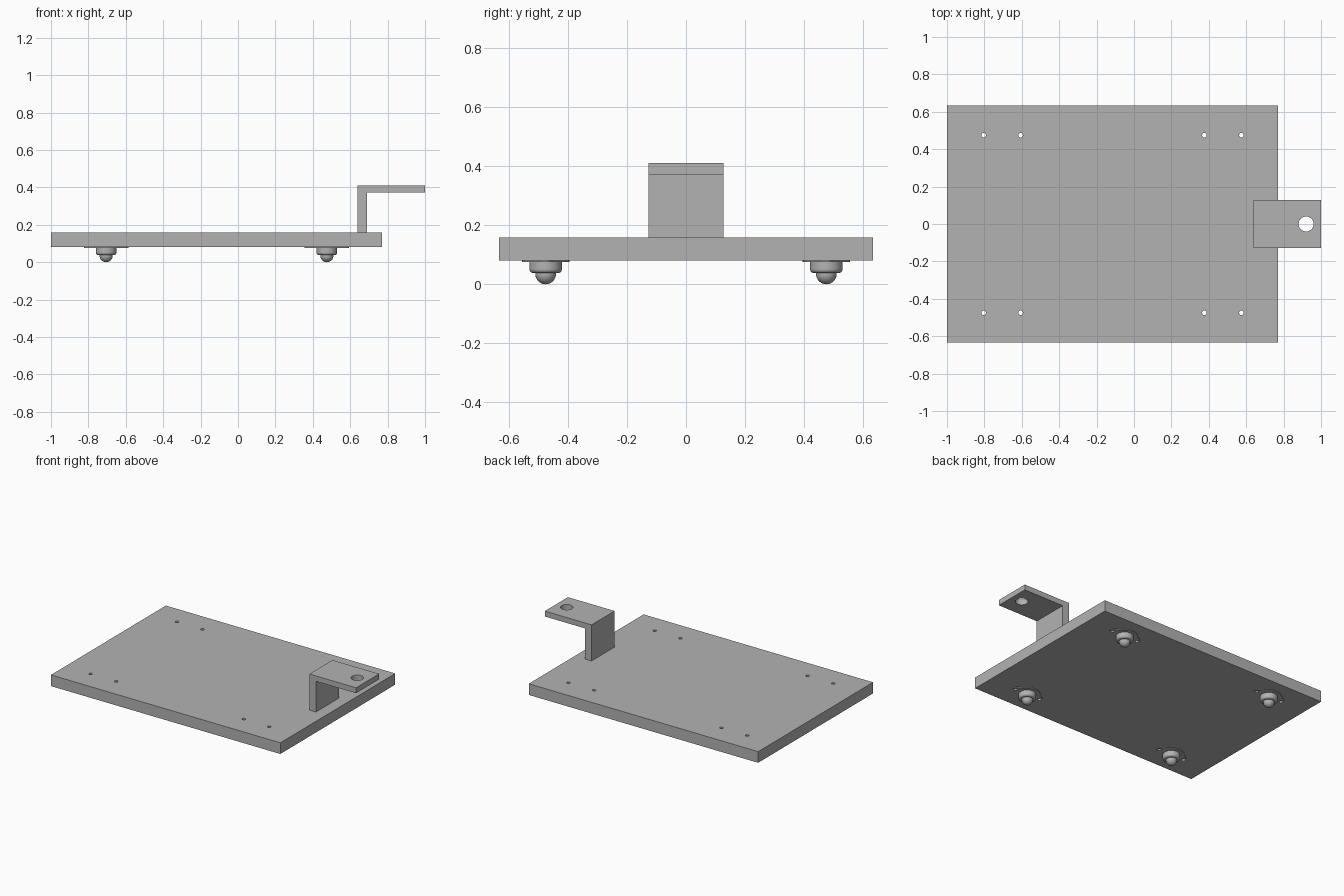
import bpy, bmesh
from math import sin, cos, pi

default = bpy.data.objects.get("Cube")
if default:
    bpy.data.objects.remove(default, do_unlink=True)

grey = bpy.data.materials.new("plain grey")
grey.use_nodes = True
colour = (0.45, 0.45, 0.45, 1)
grey.diffuse_color = colour
grey.node_tree.nodes["Principled BSDF"].inputs["Base Color"].default_value = colour


def finish(name, bm, smooth=False):
    bmesh.ops.recalc_face_normals(bm, faces=bm.faces)
    mesh = bpy.data.meshes.new(name)
    bm.to_mesh(mesh)
    bm.free()
    mesh.materials.append(grey)
    obj = bpy.data.objects.new(name, mesh)
    bpy.context.collection.objects.link(obj)
    if smooth:
        bpy.ops.object.select_all(action="DESELECT")
        obj.select_set(True)
        bpy.context.view_layer.objects.active = obj
        bpy.ops.object.shade_smooth_by_angle(angle=pi / 6)
    return obj


def prism(name, points, direction):
    """Extrude a closed outline of 3D points along a direction."""
    bm = bmesh.new()
    face = bm.faces.new([bm.verts.new(p) for p in points])
    out = bmesh.ops.extrude_face_region(bm, geom=[face], use_keep_orig=True)
    verts = [v for v in out["geom"] if isinstance(v, bmesh.types.BMVert)]
    bmesh.ops.translate(bm, verts=verts, vec=direction)
    return finish(name, bm)


def arc(cx, cy, r, start, end, n):
    angles = [start + (end - start) * i / n for i in range(n + 1)]
    return [(cx + r * cos(a), cy + r * sin(a)) for a in angles]


def lathe(name, profile, x, y, steps=40):
    """Spin an (r, z) profile about a vertical axis."""
    bm = bmesh.new()
    verts = [bm.verts.new((r, 0, z)) for r, z in profile]
    edges = [bm.edges.new(pair) for pair in zip(verts, verts[1:])]
    bmesh.ops.spin(bm, geom=verts + edges, cent=(0, 0, 0), axis=(0, 0, 1),
                   angle=2 * pi, steps=steps)
    bmesh.ops.remove_doubles(bm, verts=bm.verts, dist=1e-5)
    bmesh.ops.translate(bm, verts=bm.verts, vec=(x, y, 0))
    return finish(name, bm, smooth=True)


def drill(obj, holes, radius, z0, z1):
    """Cut vertical round holes through an object."""
    for i, (x, y) in enumerate(holes):
        ring = [(px, py, z0) for px, py in arc(x, y, radius, 0, 2 * pi, 24)[:-1]]
        cutter = prism(f"{obj.name}_hole_cutter_{i + 1}", ring, (0, 0, z1 - z0))
        cutter.hide_render = True
        cutter.hide_set(True)
        mod = obj.modifiers.new("hole", "BOOLEAN")
        mod.operation = "DIFFERENCE"
        mod.solver = "EXACT"
        mod.object = cutter


# Layout
X0, X1, Y = -1.0, 0.77, 0.633
BOTTOM, TOP = 0.08, 0.158
HOLE = 0.012
casters = [(x, y) for x in (-0.705, 0.475) for y in (-0.475, 0.475)]
screws = [(x + s * 0.099, y) for x, y in casters for s in (-1, 1)]

# Base board with screw holes
board = prism("base_board", [(X0, -Y, BOTTOM), (X1, -Y, BOTTOM),
                             (X1, Y, BOTTOM), (X0, Y, BOTTOM)], (0, 0, TOP - BOTTOM))
drill(board, screws, HOLE, 0.05, 0.2)

# Hitch bracket: upright and overhanging tongue with a pin hole
W = 0.127
outline = [(0.64, TOP), (0.69, TOP), (0.69, 0.372), (1.0, 0.372), (1.0, 0.41), (0.64, 0.41)]
bracket = prism("hitch_bracket", [(x, -W, z) for x, z in outline], (0, 2 * W, 0))
drill(bracket, [(0.92, 0)], 0.04, 0.3, 0.5)

# Ball casters: thin eared flange, rounded housing, rolling ball
cup = ([(0.055, BOTTOM), (0.055, 0.052)]
       + arc(0.042, 0.051, 0.013, 0, -pi / 2, 6) + [(0.03, 0.038)])
ball = arc(0, 0.035, 0.035, -pi / 2, pi / 2, 16)
EAR, R, r = 0.099, 0.08, 0.02
tilt = 0.92
for i, (x, y) in enumerate(casters):
    plan = (arc(x + EAR, y, r, -tilt, tilt, 8) + arc(x, y, R, tilt, pi - tilt, 16)
            + arc(x - EAR, y, r, pi - tilt, pi + tilt, 8)
            + arc(x, y, R, pi + tilt, 2 * pi - tilt, 16))
    flange = prism(f"caster_flange_{i + 1}", [(px, py, BOTTOM) for px, py in plan],
                   (0, 0, -0.004))
    drill(flange, [(x - EAR, y), (x + EAR, y)], HOLE, 0.05, 0.1)
    lathe(f"caster_housing_{i + 1}", cup, x, y)
    lathe(f"caster_ball_{i + 1}", ball, x, y)
